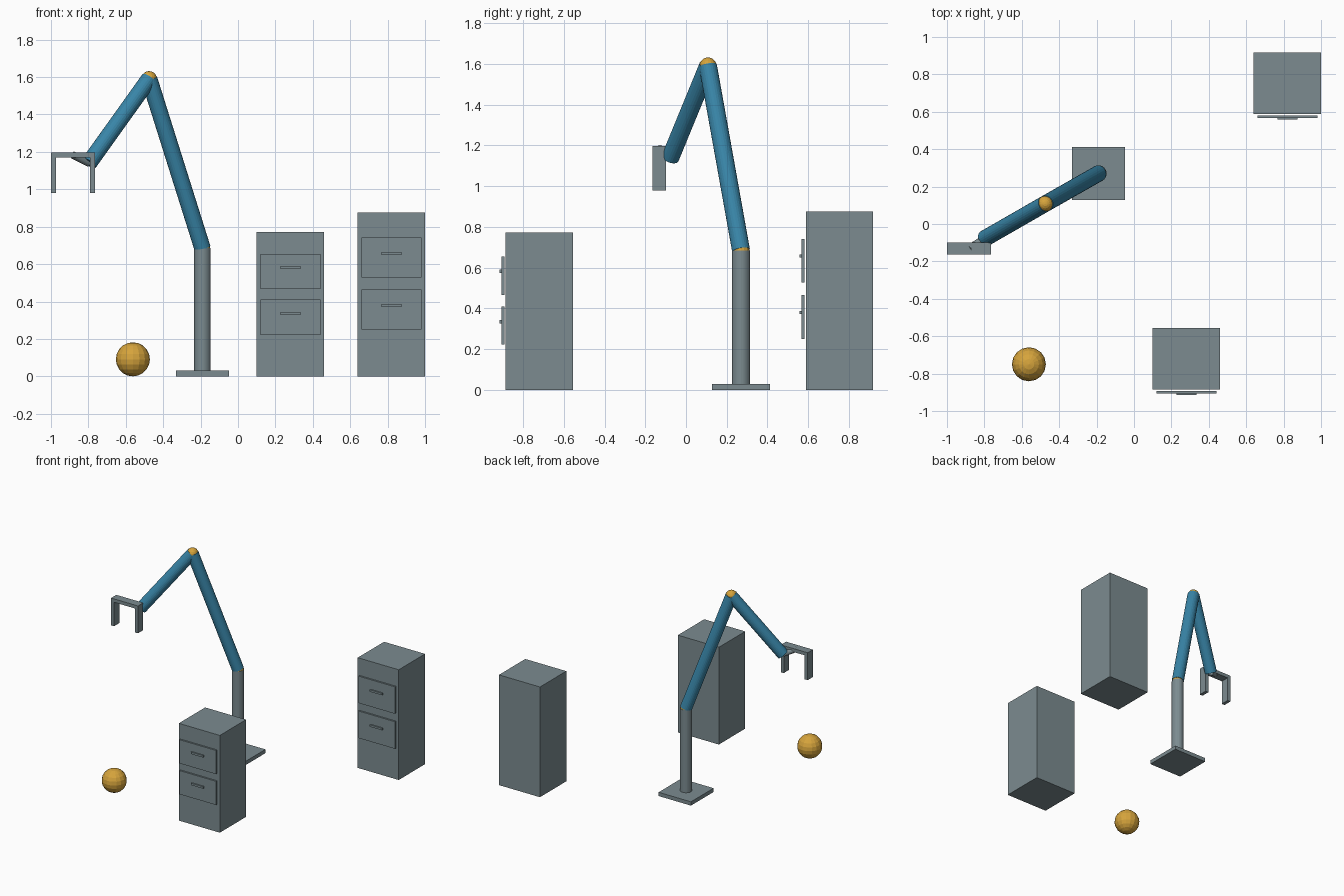
import bpy, bmesh
from mathutils import Vector, Matrix

if "Cube" in bpy.data.objects:
    bpy.data.objects.remove(bpy.data.objects["Cube"])


def material(name, rgb):
    m = bpy.data.materials.new(name)
    m.diffuse_color = (*rgb, 1)
    m.use_nodes = True
    m.node_tree.nodes["Principled BSDF"].inputs["Base Color"].default_value = m.diffuse_color
    return m


GREY = material("steel grey", (0.20, 0.26, 0.28))
BLUE = material("arm blue", (0.04, 0.235, 0.39))
ORANGE = material("joint orange", (0.67, 0.37, 0.045))


def add_object(name, bm, mat):
    me = bpy.data.meshes.new(name)
    bm.to_mesh(me)
    bm.free()
    me.materials.append(mat)
    ob = bpy.data.objects.new(name, me)
    bpy.context.collection.objects.link(ob)
    return ob


def box(name, lo, hi, mat=GREY):
    lo, hi = Vector(lo), Vector(hi)
    bm = bmesh.new()
    bmesh.ops.create_cube(bm, size=1, matrix=Matrix.Translation((lo + hi) / 2)
                          @ Matrix.Diagonal((*(hi - lo), 1)))
    return add_object(name, bm, mat)


def rod(name, a, b, r, mat, sides=24):
    a, b = Vector(a), Vector(b)
    d = b - a
    rot = d.to_track_quat('Z', 'Y').to_matrix().to_4x4()
    bm = bmesh.new()
    bmesh.ops.create_cone(bm, cap_ends=True, segments=sides, radius1=r, radius2=r,
                          depth=d.length, matrix=Matrix.Translation((a + b) / 2) @ rot)
    return add_object(name, bm, mat)


def ball(name, c, r, segments=16, rings=10):
    bm = bmesh.new()
    bmesh.ops.create_uvsphere(bm, u_segments=segments, v_segments=rings, radius=r,
                              matrix=Matrix.Translation(c))
    return add_object(name, bm, ORANGE)


def cabinet(name, x, y, height, drawers, handles):
    """x: centre, y: front of the body; drawers: (bottom, top) pairs; handles: centre heights."""
    box(name + "_body", (x - 0.18, y, 0), (x + 0.18, y + 0.33, height))
    for i, ((z0, z1), h) in enumerate(zip(drawers, handles), 1):
        box(f"{name}_drawer_{i}", (x - 0.16, y - 0.02, z0), (x + 0.16, y - 0.007, z1))
        box(f"{name}_handle_{i}", (x - 0.054, y - 0.03, h - 0.008),
            (x + 0.054, y - 0.02, h + 0.008))


# Drawer cabinets
cabinet("short_cabinet", 0.28, -0.885, 0.772,
        [(0.222, 0.41), (0.467, 0.655)], [0.335, 0.582])
cabinet("tall_cabinet", 0.82, 0.588, 0.875,
        [(0.25, 0.465), (0.528, 0.742)], [0.38, 0.658])

# Stand
SHOULDER, ELBOW = Vector((-0.19, 0.27, 0.685)), Vector((-0.475, 0.108, 1.59))
WRIST, GRIP = Vector((-0.797, -0.077, 1.14)), Vector((-0.882, -0.131, 1.183))
box("base_plate", (-0.332, 0.128, 0), (-0.048, 0.412, 0.03))
rod("column", (-0.19, 0.27, 0.03), SHOULDER, 0.044, GREY)

# Arm links and joints
rod("upper_arm", SHOULDER, ELBOW, 0.044, BLUE)
rod("forearm", ELBOW, WRIST, 0.044, BLUE)
ball("shoulder_joint", SHOULDER, 0.042)
ball("elbow_joint", ELBOW, 0.042)

# Gripper
rod("wrist_rod", WRIST, GRIP, 0.02, GREY)
box("gripper_bar", (-1.0, -0.164, 1.17), (-0.764, -0.098, 1.197))
for side, x in (("left", -1.0), ("right", -0.79)):
    box(f"gripper_finger_{side}", (x, -0.164, 0.98), (x + 0.026, -0.098, 1.17))

# Ball on the floor
ball("floor_ball", (-0.562, -0.75, 0.091), 0.091)
